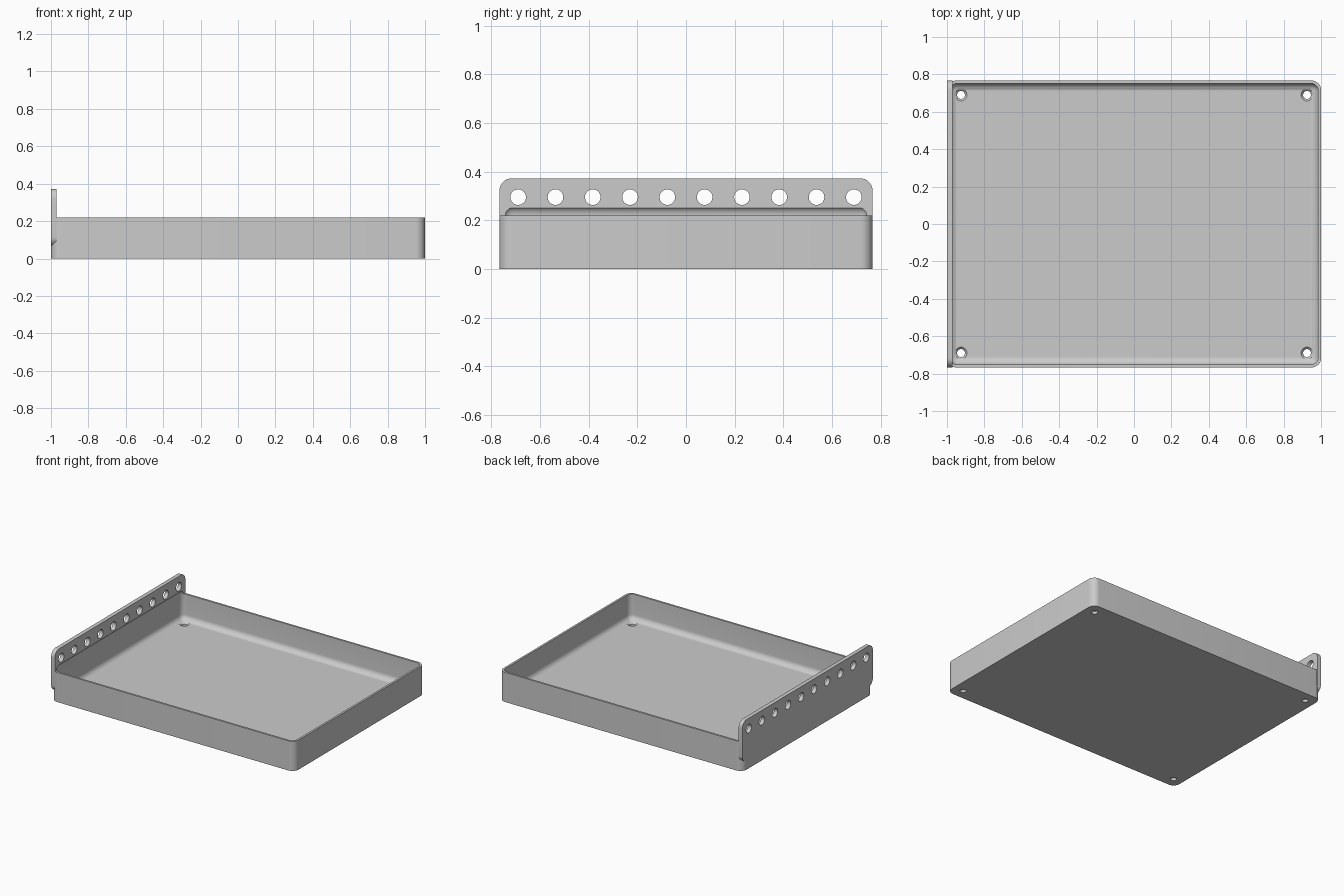
import bpy
import bmesh
import math
from mathutils import Matrix, Vector

default = bpy.data.objects.get("Cube")
if default:
    bpy.data.objects.remove(default, do_unlink=True)

HALF_Y = 0.767
WALL = 0.015
FLOOR = 0.03
RIM = 0.22

grey = bpy.data.materials.new("light grey")
grey.use_nodes = True
grey.diffuse_color = (0.6, 0.6, 0.6, 1)
grey.node_tree.nodes["Principled BSDF"].inputs["Base Color"].default_value = (0.6, 0.6, 0.6, 1)


def finish(name, bm):
    bmesh.ops.recalc_face_normals(bm, faces=bm.faces)
    mesh = bpy.data.meshes.new(name)
    bm.to_mesh(mesh)
    bm.free()
    mesh.materials.append(grey)
    obj = bpy.data.objects.new(name, mesh)
    bpy.context.collection.objects.link(obj)
    return obj


def rounded_box(name, low, high, radius, axis=None):
    """Box with every edge rounded, or only the edges along one axis."""
    low, high = Vector(low), Vector(high)
    bm = bmesh.new()
    bmesh.ops.create_cube(bm, size=1)
    for v in bm.verts:
        v.co = (low + high) / 2 + v.co * (high - low)
    edges = [e for e in bm.edges if axis is None
             or abs((e.verts[0].co - e.verts[1].co).normalized()[axis]) > 0.9]
    bmesh.ops.bevel(bm, geom=edges, offset=radius, segments=8,
                    profile=0.5, affect='EDGES')
    return finish(name, bm)


def cone(name, centre, r_low, r_high, depth, along_x=False):
    bm = bmesh.new()
    turn = Matrix.Rotation(math.pi / 2, 4, 'Y') if along_x else Matrix()
    bmesh.ops.create_cone(bm, cap_ends=True, segments=32, radius1=r_low,
                          radius2=r_high, depth=depth,
                          matrix=Matrix.Translation(centre) @ turn)
    return finish(name, bm)


def combine(target, tool, operation):
    mod = target.modifiers.new(operation.lower(), 'BOOLEAN')
    mod.operation = operation
    mod.solver = 'EXACT'
    mod.object = tool
    bpy.context.view_layer.objects.active = target
    bpy.ops.object.modifier_apply(modifier=mod.name)
    bpy.data.objects.remove(tool, do_unlink=True)


# Tray body with the upright mounting plate
tray = rounded_box("tray", (-1, -HALF_Y, 0), (1, HALF_Y, RIM), 0.05, axis=2)
plate = rounded_box("mounting_plate", (-1, -HALF_Y, 0.065),
                    (-0.97, HALF_Y, 0.372), 0.05, axis=0)
combine(tray, plate, 'UNION')

# Filleted cavity, which also scoops slightly into the plate
cavity = rounded_box("cavity", (WALL - 1, WALL - HALF_Y, FLOOR),
                     (1 - WALL, HALF_Y - WALL, 0.26), 0.04)
combine(tray, cavity, 'DIFFERENCE')

# Row of holes through the plate
for i in range(10):
    y = -0.69 + i * 1.38 / 9
    combine(tray, cone("plate_hole", (-0.985, y, 0.295), 0.032, 0.032, 0.1, True), 'DIFFERENCE')

# Countersunk screw holes in the floor corners
for x in (-0.925, 0.925):
    for y in (-0.69, 0.69):
        combine(tray, cone("screw_hole", (x, y, 0), 0.021, 0.021, 0.2), 'DIFFERENCE')
        combine(tray, cone("countersink", (x, y, FLOOR), 0.02, 0.044, 0.024), 'DIFFERENCE')

# Smooth the rounded surfaces, keep hard edges
bpy.ops.object.select_all(action='DESELECT')
tray.select_set(True)
bpy.context.view_layer.objects.active = tray
bpy.ops.object.shade_smooth_by_angle(angle=math.radians(30))
